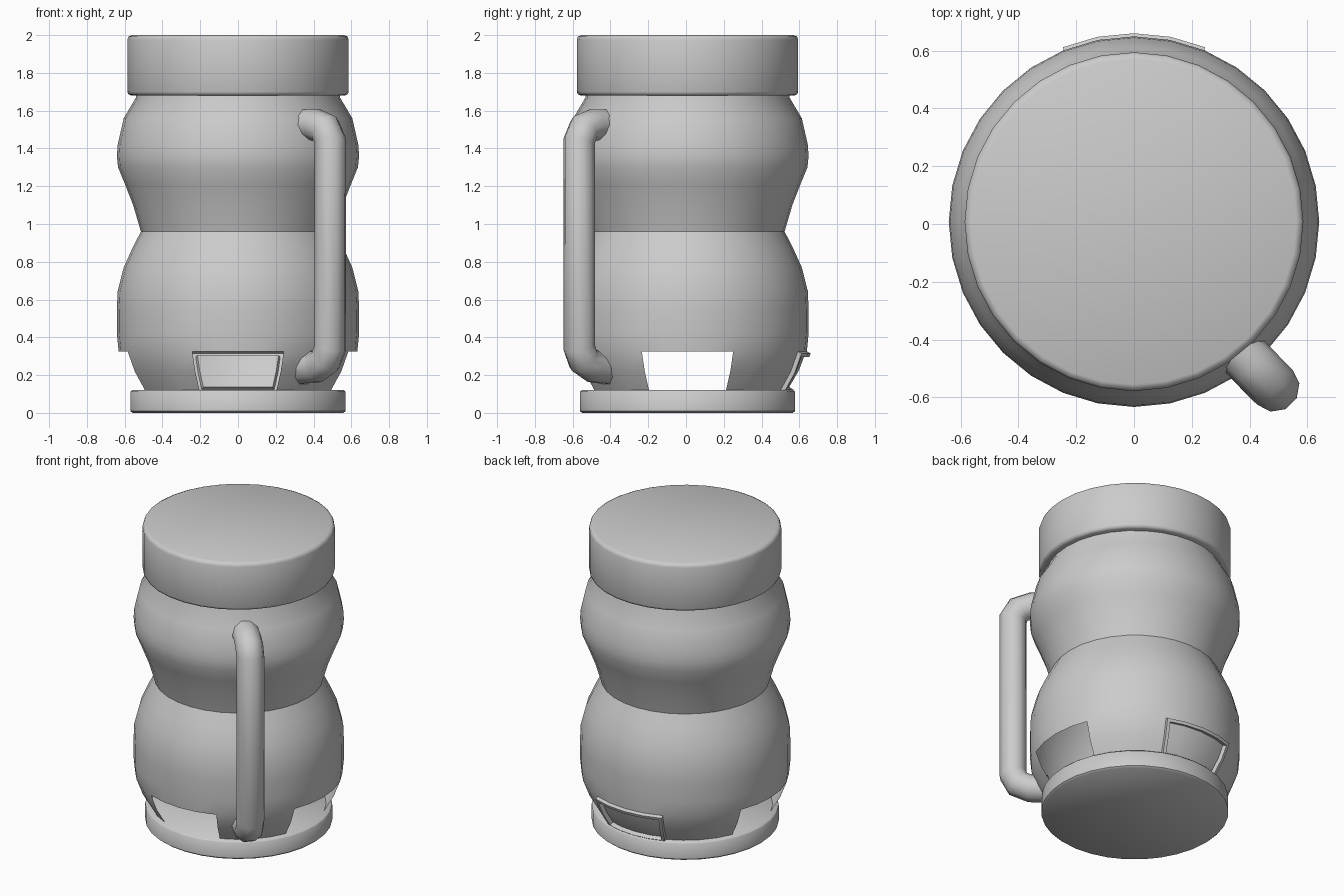
import bpy, bmesh
from math import sin, cos, pi, radians
from mathutils import Vector

if "Cube" in bpy.data.objects:
    bpy.data.objects.remove(bpy.data.objects["Cube"])

SEG = 32
CY = 0.008  # jar axis sits slightly back to balance the handle


def finish(obj, angle=35):
    bpy.ops.object.select_all(action='DESELECT')
    obj.select_set(True)
    bpy.context.view_layer.objects.active = obj
    bpy.ops.object.shade_smooth_by_angle(angle=radians(angle))


def add_object(bm, name):
    mesh = bpy.data.meshes.new(name)
    bm.to_mesh(mesh)
    bm.free()
    obj = bpy.data.objects.new(name, mesh)
    bpy.context.collection.objects.link(obj)
    return obj


def revolve(profile, caps=True):
    bm = bmesh.new()
    rings = [[bm.verts.new((r * cos(2 * pi * i / SEG), CY + r * sin(2 * pi * i / SEG), z))
              for i in range(SEG)] for r, z in profile]
    rows = []
    for a, b in zip(rings, rings[1:]):
        rows.append([bm.faces.new((a[i], a[(i + 1) % SEG], b[(i + 1) % SEG], b[i]))
                     for i in range(SEG)])
    if caps:
        bm.faces.new(rings[0][::-1])
        bm.faces.new(rings[-1])
    bm.normal_update()
    return bm, rows


# Base and lid: discs with small rounded rims
bm, _ = revolve([(0.558, 0), (0.57, 0.01), (0.57, 0.112), (0.562, 0.12)])
finish(add_object(bm, "base"), 50)
bm, _ = revolve([(0.565, 1.68), (0.58, 1.686), (0.586, 1.70), (0.586, 1.975),
                 (0.58, 1.992), (0.563, 2.0)])
finish(add_object(bm, "lid"), 50)

# Double-bulged body with four windows in the lowest rows
profile = [(0.53, 0.115), (0.592, 0.22), (0.632, 0.325), (0.641, 0.42), (0.641, 0.55),
           (0.637, 0.645), (0.605, 0.77), (0.56, 0.87), (0.514, 0.96), (0.555, 1.10),
           (0.598, 1.21), (0.635, 1.30), (0.641, 1.36), (0.637, 1.42), (0.605, 1.56),
           (0.54, 1.67), (0.54, 1.72)]
bm, rows = revolve(profile, caps=False)
open_faces, back_faces = [], []
for row in rows[:2]:
    for i, f in enumerate(row):
        side = ((i + 2) // 4) % 8      # windows are four faces wide, on the axes
        if side in (0, 4, 6):
            open_faces.append(f)
        elif side == 2:
            back_faces.append(f)
bmesh.ops.delete(bm, geom=open_faces, context='FACES')

# Back window: raised frame around a recessed panel
bmesh.ops.inset_region(bm, faces=back_faces, thickness=0.002, depth=0.022,
                       use_boundary=True, use_even_offset=True)
bmesh.ops.inset_region(bm, faces=back_faces, thickness=0.02, depth=0.0,
                       use_boundary=True, use_even_offset=True)
bmesh.ops.inset_region(bm, faces=back_faces, thickness=0.002, depth=-0.026,
                       use_boundary=True, use_even_offset=True)
finish(add_object(bm, "body"), 35)

# Handle: swept tube on the front right diagonal
path = [(0.34, -0.415, 1.525), (0.41, -0.485, 1.525), (0.462, -0.54, 1.505),
        (0.488, -0.565, 1.44), (0.488, -0.565, 0.345), (0.465, -0.543, 0.28),
        (0.41, -0.487, 0.243), (0.34, -0.415, 0.235)]
curve = bpy.data.curves.new("handle", 'CURVE')
curve.dimensions = '3D'
curve.bevel_depth = 0.086
curve.bevel_resolution = 3
curve.use_fill_caps = True
spline = curve.splines.new('POLY')
spline.points.add(len(path) - 1)
for p, co in zip(spline.points, path):
    p.co = (*co, 1)
handle = bpy.data.objects.new("handle", curve)
bpy.context.collection.objects.link(handle)
bpy.ops.object.select_all(action='DESELECT')
handle.select_set(True)
bpy.context.view_layer.objects.active = handle
bpy.ops.object.convert(target='MESH')
finish(bpy.context.view_layer.objects.active, 50)
